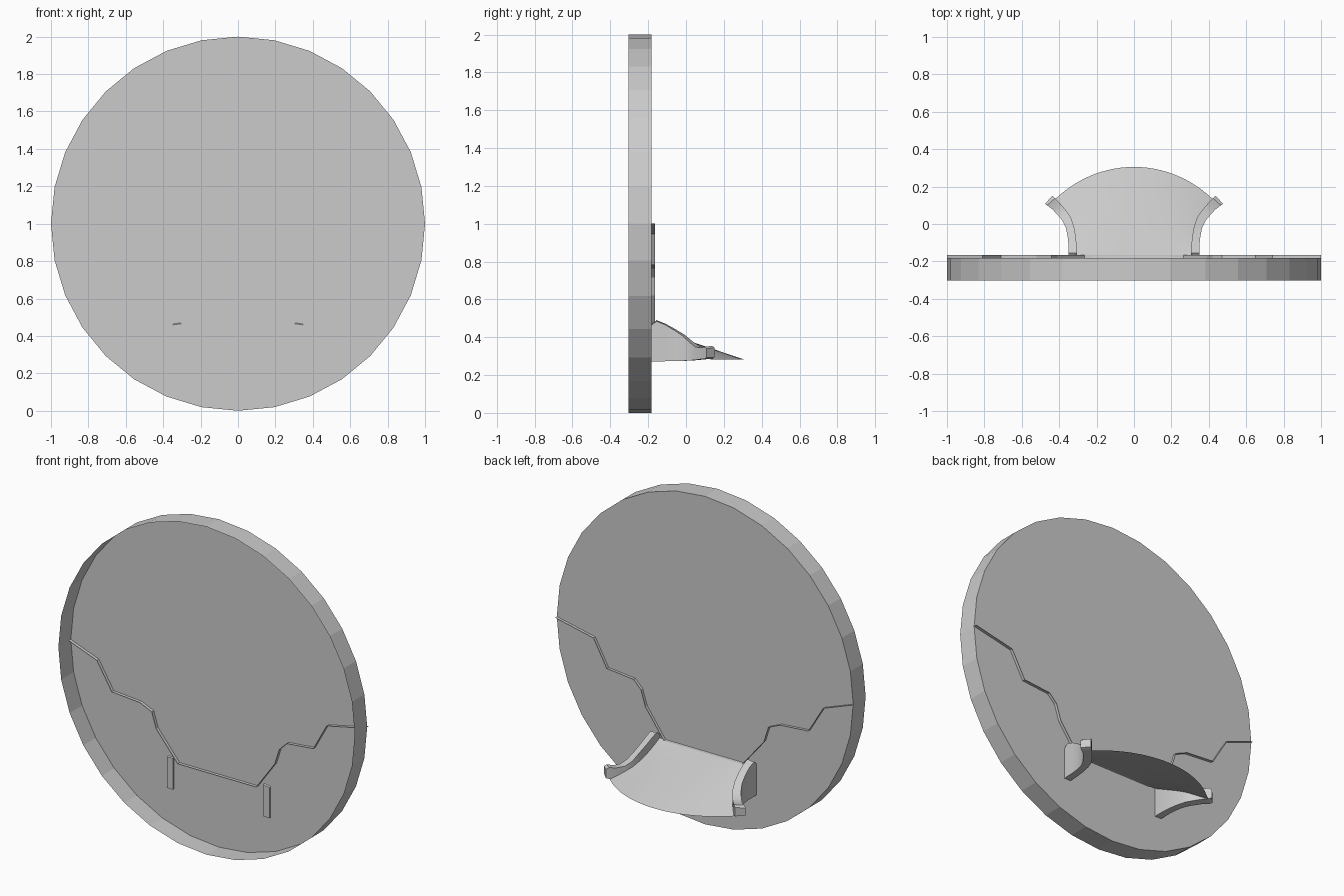
import bpy, bmesh
from math import sin, cos, pi

if "Cube" in bpy.data.objects:
    bpy.data.objects.remove(bpy.data.objects["Cube"])


def make(name, verts, faces, smooth=False):
    me = bpy.data.meshes.new(name)
    me.from_pydata(verts, [], faces)
    bm = bmesh.new()
    bm.from_mesh(me)
    bmesh.ops.recalc_face_normals(bm, faces=bm.faces)
    bm.to_mesh(me)
    bm.free()
    ob = bpy.data.objects.new(name, me)
    bpy.context.collection.objects.link(ob)
    if smooth:
        bpy.ops.object.select_all(action='DESELECT')
        ob.select_set(True)
        bpy.context.view_layer.objects.active = ob
        bpy.ops.object.shade_smooth_by_angle(angle=0.6)
    return ob


def grid_faces(rows, cols, wrap=False):
    """Quads between consecutive rows of equal length."""
    last = cols if wrap else cols - 1
    return [(r * cols + c, r * cols + (c + 1) % cols,
             (r + 1) * cols + (c + 1) % cols, (r + 1) * cols + c)
            for r in range(rows - 1) for c in range(last)]


# Round shell: 32-sided rim, closed at the back, open at the front
N = 32
ring = [(cos(2 * pi * i / N), 1 + sin(2 * pi * i / N)) for i in range(N)]
verts = [(x, y, z) for y in (-0.303, -0.183) for x, z in ring]
make("disc_shell", verts, grid_faces(2, N, True) + [tuple(range(N, 2 * N))])

# Jagged ribbon passing through the back plate
line = [(-1, 1), (-.81, .93), (-.71, .765), (-.52, .75), (-.44, .715), (-.41, .62),
        (-.265, .445), (.265, .445), (.39, .62), (.42, .715), (.47, .765),
        (.65, .782), (.74, .945), (1, 1)]
make("jagged_ribbon", [(x, y, z) for y in (-0.203, -0.165) for x, z in line],
     grid_faces(2, len(line)))

# Sloping tray: straight back edge blending into a rounded front edge
C, R = 24, 8
tray = []
for r in range(R + 1):
    t = r / R
    for c in range(C + 1):
        u = 2 * c / C - 1
        xf, yf = 0.425 * u, 0.305 - 0.15 * u * u - 0.025 * u ** 4
        xb = 0.31 * u
        flare = t ** (1 + 0.8 * abs(u))
        tray.append((xb + (xf - xb) * flare, -0.18 + (yf + 0.18) * t,
                     0.447 + (0.283 - 0.447) * t))
make("tray", tray, grid_faces(R + 1, C + 1), True)

# Flared side walls: (inner x, y), (outer x, y), bottom z, top z
sections = [((.305, -.19), (.347, -.19), .272, .465),
            ((.305, -.155), (.35, -.155), .272, .49),
            ((.307, -.11), (.35, -.11), .273, .472),
            ((.312, -.06), (.355, -.065), .274, .445),
            ((.322, -.01), (.364, -.02), .275, .415),
            ((.337, .035), (.384, .02), .277, .378),
            ((.362, .07), (.41, .05), .28, .354),
            ((.395, .11), (.435, .078), .284, .35),
            ((.422, .138), (.465, .10), .286, .355),
            ((.436, .15), (.477, .108), .292, .345)]
for side, sgn in (("left", -1), ("right", 1)):
    v = []
    for (xi, yi), (xo, yo), zb, zt in sections:
        v += [(sgn * xi, yi, zb), (sgn * xi, yi, zt),
              (sgn * xo, yo, zt - .006), (sgn * xo, yo, zb)]
    n = len(sections)
    f = grid_faces(n, 4, True) + [(0, 1, 2, 3), tuple(range(4 * n - 4, 4 * n))]
    make("side_wall_" + side, v, f, True)
